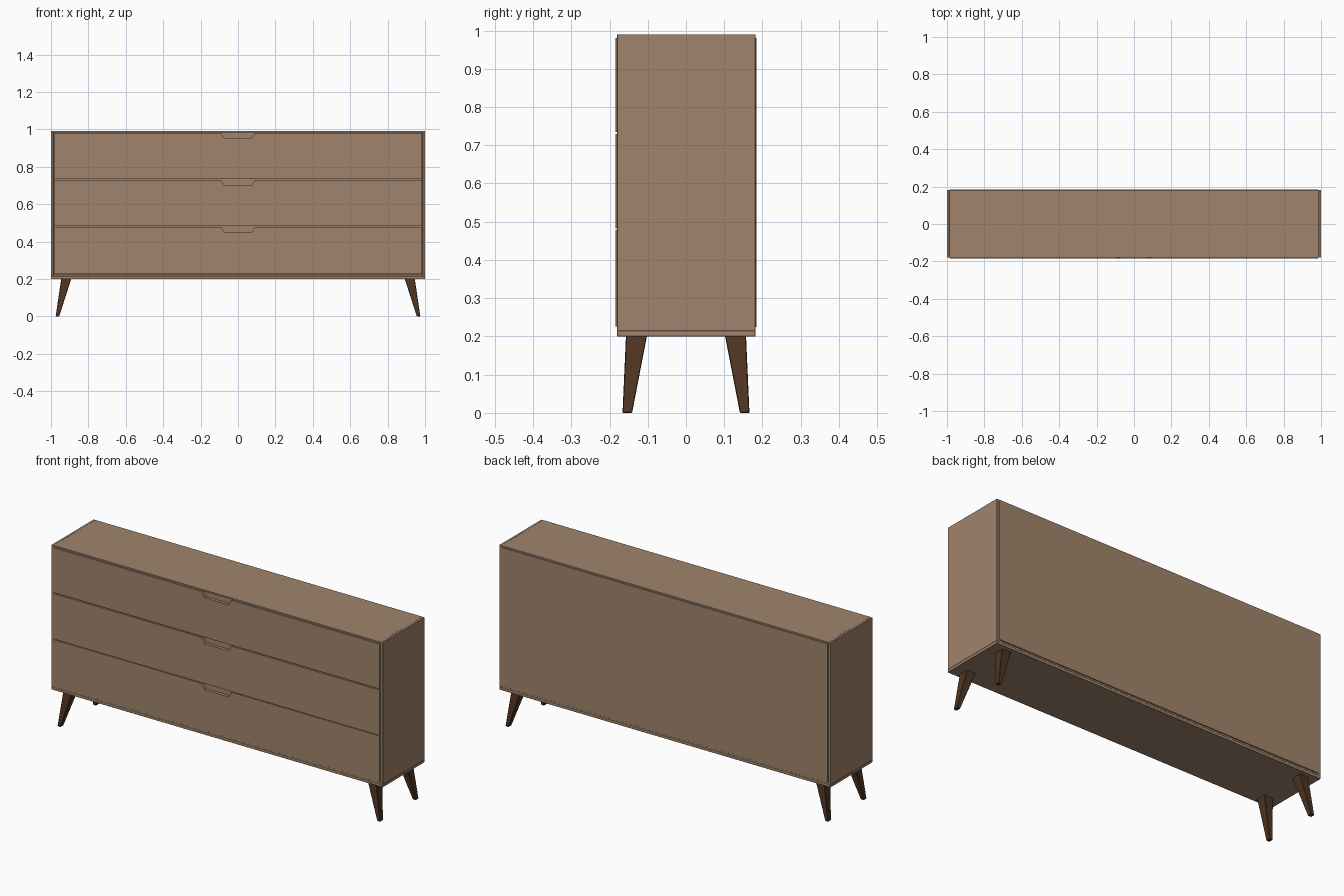
import bpy, bmesh

if "Cube" in bpy.data.objects:
    bpy.data.objects.remove(bpy.data.objects["Cube"])


def material(name, rgb):
    m = bpy.data.materials.new(name)
    m.diffuse_color = (*rgb, 1.0)
    m.use_nodes = True
    m.node_tree.nodes["Principled BSDF"].inputs["Base Color"].default_value = m.diffuse_color
    return m


WOOD = material("light walnut wood", (0.352, 0.231, 0.150))
DARK = material("dark leg wood", (0.080, 0.036, 0.016))


def finish(name, bm, mat, bevel=0.0):
    bmesh.ops.recalc_face_normals(bm, faces=bm.faces[:])
    me = bpy.data.meshes.new(name)
    bm.to_mesh(me)
    bm.free()
    me.materials.append(mat)
    ob = bpy.data.objects.new(name, me)
    bpy.context.collection.objects.link(ob)
    if bevel:
        mod = ob.modifiers.new("soft edges", 'BEVEL')
        mod.width = bevel
        mod.segments = 1
    return ob


def loft(name, lower, upper, mat, bevel=0.0):
    """Solid between two matching rings of points."""
    bm = bmesh.new()
    a = [bm.verts.new(p) for p in lower]
    b = [bm.verts.new(p) for p in upper]
    n = len(a)
    bm.faces.new(a[::-1])
    bm.faces.new(b)
    for i in range(n):
        j = (i + 1) % n
        bm.faces.new((a[i], a[j], b[j], b[i]))
    return finish(name, bm, mat, bevel)


def rect(x0, x1, y0, y1, z):
    return [(x0, y0, z), (x1, y0, z), (x1, y1, z), (x0, y1, z)]


def box(name, x, y, z, mat=WOOD, bevel=0.0):
    return loft(name, rect(*x, *y, z[0]), rect(*x, *y, z[1]), mat, bevel)


# Carcass: base, sides, top, back and the inner face behind the drawers
FRONT, BACK = -0.18, 0.182
box("base_panel", (-1, 1), (FRONT, BACK), (0.20, 0.215), bevel=0.001)
for side, x in (("left", (-1, -0.987)), ("right", (0.987, 1))):
    box(side + "_side_panel", x, (FRONT, BACK), (0.215, 0.99), bevel=0.001)
box("top_panel", (-0.987, 0.987), (FRONT, BACK), (0.982, 0.99))
box("bottom_rail", (-0.987, 0.987), (FRONT, BACK), (0.215, 0.223))
box("back_panel", (-0.985, 0.985), (0.165, 0.185), (0.225, 0.981))
box("drawer_box", (-0.987, 0.987), (-0.168, 0.165), (0.223, 0.982))

# Drawer fronts with a tapered finger notch in the top edge
W = 0.985
for i, (z0, z1) in enumerate(((0.226, 0.478), (0.482, 0.729), (0.735, 0.980))):
    h = z1 - 0.03
    outline = [(-W, z0), (W, z0), (W, z1), (0.09, z1), (0.072, h),
               (-0.072, h), (-0.09, z1), (-W, z1)]
    loft(f"drawer_front_{i + 1}",
         [(x, -0.185, z) for x, z in outline],
         [(x, -0.168, z) for x, z in outline], WOOD)

# Splayed, tapered square legs
for ny, sy in (("front", -1), ("back", 1)):
    for nx, sx in (("left", -1), ("right", 1)):
        foot = rect(sx * 0.956, sx * 0.975, sy * 0.141, sy * 0.166, 0.0)
        head = rect(sx * 0.891, sx * 0.945, sy * 0.102, sy * 0.157, 0.202)
        loft(f"{ny}_{nx}_leg", foot, head, DARK, bevel=0.002)
